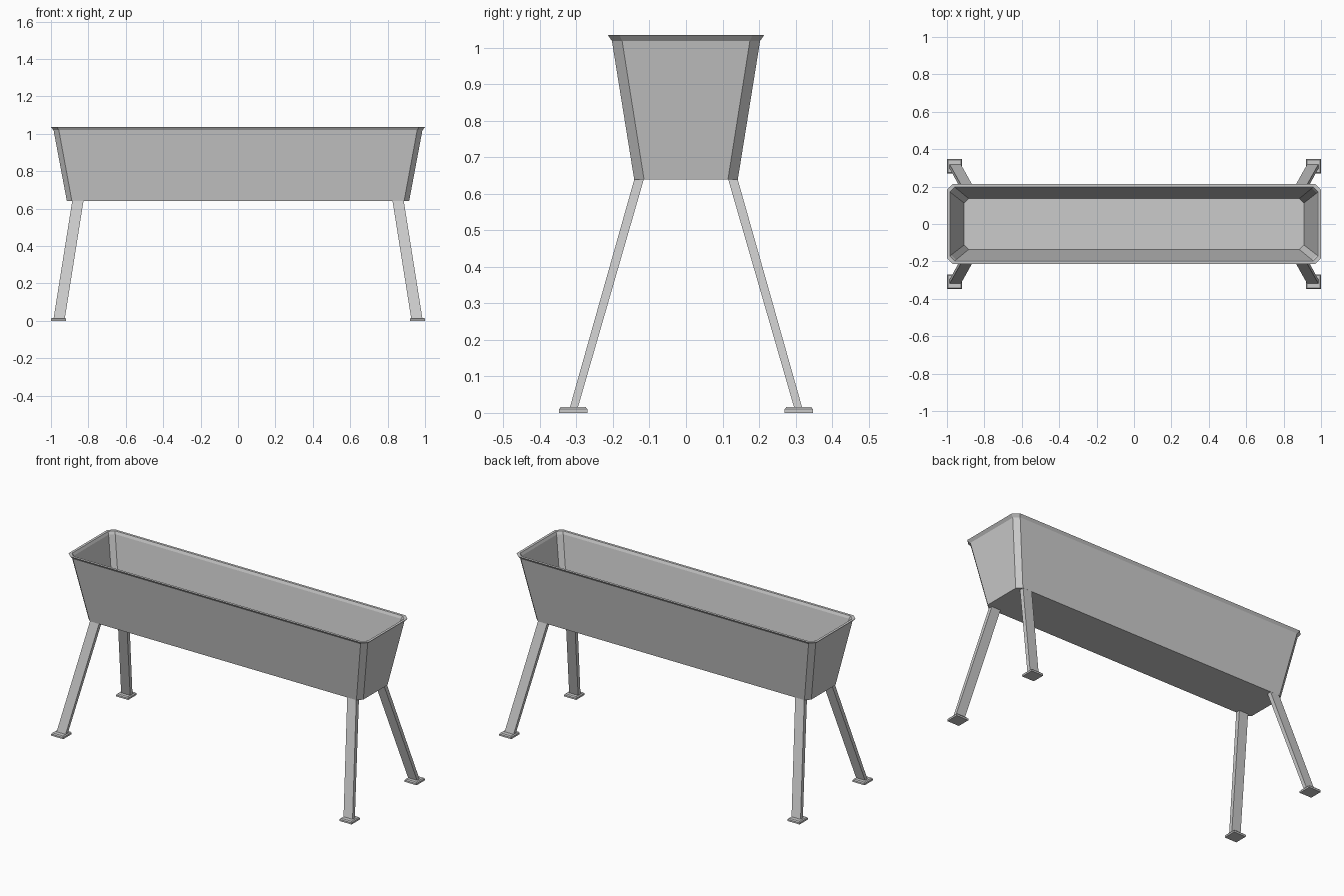
import bpy
import bmesh

if "Cube" in bpy.data.objects:
    bpy.data.objects.remove(bpy.data.objects["Cube"])

steel = bpy.data.materials.new("galvanised steel")
steel.diffuse_color = (0.6, 0.6, 0.6, 1)
steel.use_nodes = True
steel.node_tree.nodes["Principled BSDF"].inputs["Base Color"].default_value = steel.diffuse_color


def make_object(name, bm):
    bmesh.ops.recalc_face_normals(bm, faces=bm.faces)
    mesh = bpy.data.meshes.new(name)
    bm.to_mesh(mesh)
    bm.free()
    mesh.materials.append(steel)
    obj = bpy.data.objects.new(name, mesh)
    bpy.context.collection.objects.link(obj)
    return obj


def loft(name, rings):
    """Skin a stack of rings with equal point counts and cap both ends."""
    bm = bmesh.new()
    loops = [[bm.verts.new(p) for p in ring] for ring in rings]
    n = len(loops[0])
    for a, b in zip(loops, loops[1:]):
        for i in range(n):
            j = (i + 1) % n
            bm.faces.new((a[i], a[j], b[j], b[i]))
    bm.faces.new(loops[0])
    bm.faces.new(loops[-1])
    return make_object(name, bm)


def cut_corner_ring(x, y, z, c):
    """Rectangle with clipped corners."""
    return [(x - c, -y, z), (x, -y + c, z), (x, y - c, z), (x - c, y, z),
            (-x + c, y, z), (-x, y - c, z), (-x, -y + c, z), (-x + c, -y, z)]


def box_ring(x0, x1, y0, y1, z):
    return [(x0, y0, z), (x1, y0, z), (x1, y1, z), (x0, y1, z)]


# Trough: outer wall, flared rim, inner wall and floor in one skin
loft("trough", [cut_corner_ring(*r) for r in (
    (0.915, 0.142, 0.64, 0.027),
    (0.986, 0.203, 1.019, 0.028),
    (1.0, 0.214, 1.035, 0.032),
    (0.985, 0.199, 1.035, 0.028),
    (0.978, 0.192, 1.019, 0.026),
    (0.908, 0.136, 0.648, 0.024))])

# Four splayed legs with chamfered foot plates
for sx, side in ((-1, "left"), (1, "right")):
    for sy, end in ((-1, "front"), (1, "back")):
        def place(ring):
            return [(x * sx, y * sy, z) for x, y, z in ring]

        loft(f"{end}_{side}_leg", [
            place(box_ring(0.926, 0.986, 0.297, 0.319, 0.012)),
            place(box_ring(0.826, 0.886, 0.115, 0.141, 0.642))])
        loft(f"{end}_{side}_foot", [
            place(box_ring(0.92, 1.0, 0.27, 0.348, 0.0)),
            place(box_ring(0.92, 1.0, 0.27, 0.348, 0.010)),
            place(box_ring(0.925, 0.995, 0.275, 0.343, 0.016))])
